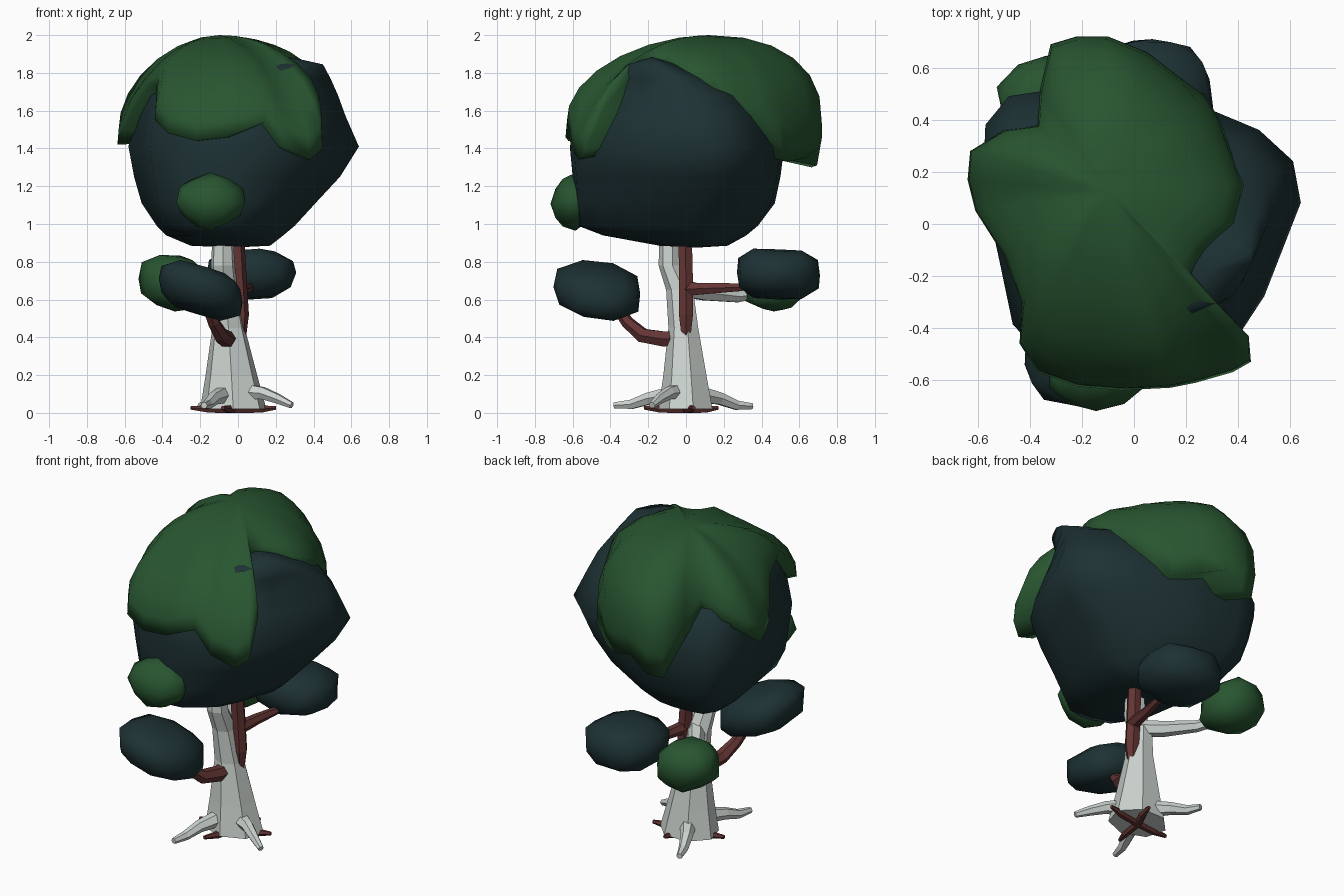
import bpy, bmesh, math, random
from mathutils import Vector

random.seed(4)


def material(name, rgb):
    m = bpy.data.materials.new(name)
    m.diffuse_color = (*rgb, 1)
    return m


BARK = material("pale bark", (0.60, 0.65, 0.62))
WOOD = material("red brown wood", (0.125, 0.036, 0.034))
DARK = material("dark teal leaves", (0.0125, 0.031, 0.034))
GREEN = material("green leaves", (0.021, 0.092, 0.030))


def finish(name, bm, mat, smooth):
    bmesh.ops.recalc_face_normals(bm, faces=bm.faces)
    me = bpy.data.meshes.new(name)
    bm.to_mesh(me)
    bm.free()
    me.materials.append(mat)
    for p in me.polygons:
        p.use_smooth = smooth
    ob = bpy.data.objects.new(name, me)
    bpy.context.collection.objects.link(ob)
    return ob


def loft(name, rings, mat, smooth=False, start=None, end=None):
    """Skin closed rings of points; the ends become fans to a point, or flat faces."""
    bm = bmesh.new()
    vr = [[bm.verts.new(p) for p in r] for r in rings]
    n = len(vr[0])
    for a, b in zip(vr, vr[1:]):
        for i in range(n):
            j = (i + 1) % n
            bm.faces.new((a[i], a[j], b[j], b[i]))
    for ring, tip in ((vr[0], start), (vr[-1], end)):
        if tip is None:
            bm.faces.new(ring)
        else:
            v = bm.verts.new(tip)
            for i in range(n):
                bm.faces.new((v, ring[i], ring[(i + 1) % n]))
    return finish(name, bm, mat, smooth)


def tube(name, path, radii, mat, sides=6):
    pts = [Vector(p) for p in path]
    rings = []
    for i, p in enumerate(pts):
        d = (pts[min(i + 1, len(pts) - 1)] - pts[max(i - 1, 0)]).normalized()
        side = d.cross(Vector((0, 0, 1)))
        side = side.normalized() if side.length > 0.2 else Vector((1, 0, 0))
        up = side.cross(d).normalized()
        rings.append([p + radii[i] * (math.cos(a) * side + math.sin(a) * up)
                      for a in (2 * math.pi * k / sides for k in range(sides))])
    return loft(name, rings, mat)


def clump(name, centre, size, mat, tilt=(0, 0), power=2.6, rough=0.05):
    """Slightly boxy leaf blob, sheared by tilt so that z follows x and y."""
    bm = bmesh.new()
    bmesh.ops.create_icosphere(bm, subdivisions=2, radius=1)
    for v in bm.verts:
        d = v.co.normalized()
        k = sum(abs(c) ** power for c in d) ** (-1 / power)
        d *= k * (1 + random.uniform(-rough, rough))
        x, y, z = (d[i] * size[i] for i in range(3))
        v.co = Vector(centre) + Vector((x, y, z + tilt[0] * x + tilt[1] * y))
    return finish(name, bm, mat, True)


# Trunk: seven-sided, bent (z, centre x, centre y, radius x, radius y)
trunk = [(0.02, -0.025, 0.005, 0.18, 0.15), (0.2, -0.035, 0.0, 0.14, 0.12),
         (0.45, -0.05, -0.01, 0.088, 0.083), (0.65, -0.07, -0.03, 0.07, 0.075),
         (0.78, -0.08, -0.085, 0.065, 0.06), (0.92, -0.08, -0.085, 0.057, 0.057),
         (1.05, -0.06, -0.05, 0.05, 0.05)]
loft("trunk", [[(cx + rx * math.cos(a), cy + ry * math.sin(a), z)
                for a in (2 * math.pi * (k + 0.25) / 7 for k in range(7))]
               for z, cx, cy, rx, ry in trunk], BARK)

# Pale roots and pale branch
for i, path in enumerate([
        [(-0.07, -0.06, 0.10), (-0.13, -0.20, 0.075), (-0.16, -0.29, 0.045), (-0.18, -0.38, 0.04)],
        [(0.04, -0.04, 0.11), (0.13, -0.09, 0.105), (0.21, -0.14, 0.075), (0.285, -0.18, 0.04)],
        [(-0.06, 0.06, 0.10), (-0.13, 0.18, 0.075), (-0.17, 0.27, 0.04), (-0.20, 0.35, 0.035)]]):
    tube(f"root_{i + 1}", path, (0.05, 0.036, 0.028, 0.018), BARK)
tube("pale_branch", [(-0.06, -0.02, 0.66), (-0.14, 0.10, 0.635), (-0.24, 0.27, 0.615), (-0.34, 0.42, 0.64)],
     (0.05, 0.045, 0.034, 0.025), BARK)

# Red brown vine stem, branches and ground spurs
tube("vine_stem", [(0.015, 0.0, 0.38), (0.015, 0.0, 0.52), (0.005, 0.0, 0.68), (-0.01, -0.005, 0.98)],
     (0.025, 0.043, 0.043, 0.04), WOOD)
tube("back_branch", [(0.01, 0.0, 0.655), (0.03, 0.14, 0.66), (0.06, 0.28, 0.665), (0.07, 0.42, 0.70)],
     (0.04, 0.032, 0.024, 0.02), WOOD)
tube("front_branch", [(-0.05, 0.02, 0.40), (-0.06, -0.11, 0.39), (-0.09, -0.23, 0.41),
                      (-0.13, -0.31, 0.48), (-0.17, -0.38, 0.58)],
     (0.048, 0.046, 0.042, 0.034, 0.027), WOOD)
for i, (x, y) in enumerate([(0.2, 0.04), (-0.25, -0.02), (-0.08, -0.22), (0.03, 0.17)]):
    tube(f"ground_spur_{i + 1}", [(-0.03, 0, 0.02), (x * 0.6, y * 0.6, 0.02), (x, y, 0.027)],
         (0.023, 0.022, 0.011), WOOD)

# Dark crown: one outline fitted to a box at each height (z, x0, x1, y0, y1)
outline = [(0.64, 0.08), (0.61, 0.24), (0.48, 0.36), (0.29, 0.44), (0.1, 0.5), (-0.1, 0.52),
           (-0.35, 0.51), (-0.48, 0.49), (-0.57, 0.38), (-0.58, 0.15), (-0.515, -0.15), (-0.465, -0.39),
           (-0.3, -0.56), (-0.05, -0.62), (0.15, -0.6), (0.37, -0.48), (0.5, -0.28)]
levels = [(0.885, -0.25, 0.17, -0.14, 0.22), (0.94, -0.38, 0.24, -0.44, 0.32),
          (0.99, -0.43, 0.30, -0.57, 0.38), (1.11, -0.51, 0.41, -0.59, 0.47),
          (1.25, -0.55, 0.54, -0.60, 0.50), (1.41, -0.58, 0.64, -0.615, 0.52),
          (1.57, -0.55, 0.57, -0.575, 0.46), (1.68, -0.51, 0.53, -0.49, 0.36),
          (1.77, -0.42, 0.49, -0.40, 0.17), (1.845, 0.10, 0.45, -0.31, -0.05)]
loft("crown", [[(x0 + (x + 0.58) / 1.22 * (x1 - x0), y0 + (y + 0.62) / 1.14 * (y1 - y0), z)
                for x, y in outline] for z, x0, x1, y0, y1 in levels],
     DARK, True, (-0.03, 0.06, 0.875), (0.27, -0.18, 1.885))

# Green canopy: a dome that drops from its top to a ragged hem of lobes and notches
hem = [(0.42, 0.15, 1.72), (0.38, 0.27, 1.62), (0.33, 0.4, 1.52), (0.27, 0.5, 1.42),
       (0.18, 0.56, 1.33), (0.05, 0.66, 1.35), (-0.1, 0.72, 1.40), (-0.22, 0.72, 1.31),
       (-0.32, 0.69, 1.3), (-0.36, 0.52, 1.5), (-0.37, 0.38, 1.62), (-0.5, 0.36, 1.58),
       (-0.63, 0.28, 1.5), (-0.64, 0.17, 1.42), (-0.61, 0.05, 1.5), (-0.5, -0.12, 1.7),
       (-0.43, -0.3, 1.74), (-0.44, -0.46, 1.55), (-0.37, -0.57, 1.48), (-0.22, -0.625, 1.44),
       (-0.05, -0.64, 1.46), (0.14, -0.63, 1.54), (0.24, -0.61, 1.4), (0.38, -0.57, 1.34),
       (0.45, -0.53, 1.4), (0.44, -0.43, 1.62), (0.3, -0.28, 1.8), (0.22, -0.19, 1.87),
       (0.27, -0.1, 1.86), (0.39, 0.0, 1.78)]
top = Vector((-0.1, 0.12, 2.0))
rings = []
for step in range(1, 8):
    ring = []
    for x, y, z in hem:
        d = Vector((x - top.x, y - top.y)).normalized()
        # fuller at the back, leaner at the sides; the back lobes curl under
        power = 1.72 + 0.1 * d.x + (0.55 if d.y > 0 else -0.1) * d.y
        last = math.radians(108 if y > 0.5 else 94 if z < 1.6 else 90)
        t = step / 7 * last
        fall = [math.copysign(abs(math.cos(a)) ** (2 / power), math.cos(a)) for a in (t, last)]
        s = math.sin(t) ** (2 / power)
        ring.append((top.x + (x - top.x) * s, top.y + (y - top.y) * s,
                     top.z - (top.z - z) * (1 - fall[0]) / (1 - fall[1])))
    rings.append(ring)
loft("green_canopy", rings, GREEN, True, top, (0, 0, 1.45))

# Small leaf clumps
clump("front_clump", (-0.2, -0.465, 0.648), (0.22, 0.23, 0.13), DARK, (-0.26, -0.08), 3.0, 0.04)
clump("back_clump", (0.07, 0.485, 0.735), (0.232, 0.225, 0.133), DARK, (0.02, -0.03), 2.9, 0.05)
clump("left_clump", (-0.335, 0.465, 0.69), (0.185, 0.18, 0.155), GREEN, (-0.1, 0), 2.3, 0.07)
clump("crown_tuft", (-0.145, -0.585, 1.12), (0.19, 0.135, 0.15), GREEN, (0, 0.1), 1.7, 0.06)
